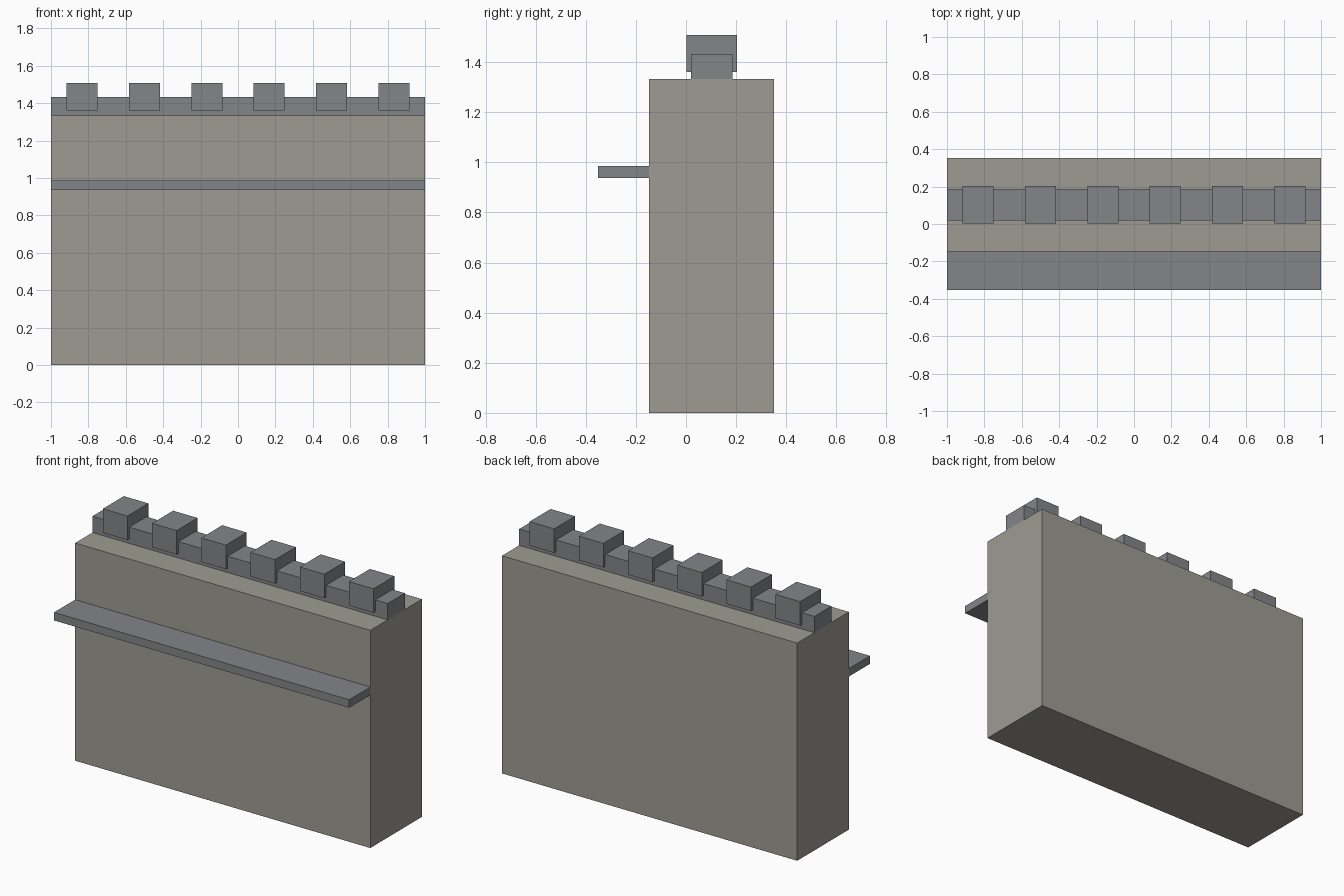
import bpy

if "Cube" in bpy.data.objects:
    bpy.data.objects.remove(bpy.data.objects["Cube"])


def material(name, rgb):
    m = bpy.data.materials.new(name)
    m.diffuse_color = (*rgb, 1.0)
    m.use_nodes = True
    m.node_tree.nodes["Principled BSDF"].inputs["Base Color"].default_value = m.diffuse_color
    return m


def box(name, x, y, z, mat):
    """Box from (min, max) ranges on each axis."""
    size = [b - a for a, b in (x, y, z)]
    centre = [(a + b) / 2 for a, b in (x, y, z)]
    bpy.ops.mesh.primitive_cube_add(size=1, location=centre)
    ob = bpy.context.object
    ob.name = name
    ob.scale = size
    bpy.ops.object.transform_apply(location=False, rotation=False, scale=True)
    ob.data.materials.append(mat)
    return ob


stone = material("warm_stone", (0.34, 0.33, 0.29))
trim = material("grey_trim", (0.23, 0.235, 0.25))

# Main wall block
box("wall", (-1, 1), (-0.148, 0.352), (0, 1.333), stone)

# Walkway ledge set slightly into the front face
box("walkway_ledge", (-1, 1), (-0.352, -0.107), (0.937, 0.986), trim)

# Low parapet along the top
box("parapet", (-1, 1), (0.02, 0.186), (1.333, 1.433), trim)

# Six evenly spaced merlons straddling the parapet
for i in range(6):
    cx = (i - 2.5) / 3
    box(f"merlon_{i + 1}", (cx - 0.083, cx + 0.083), (0.002, 0.204), (1.361, 1.508), trim)
